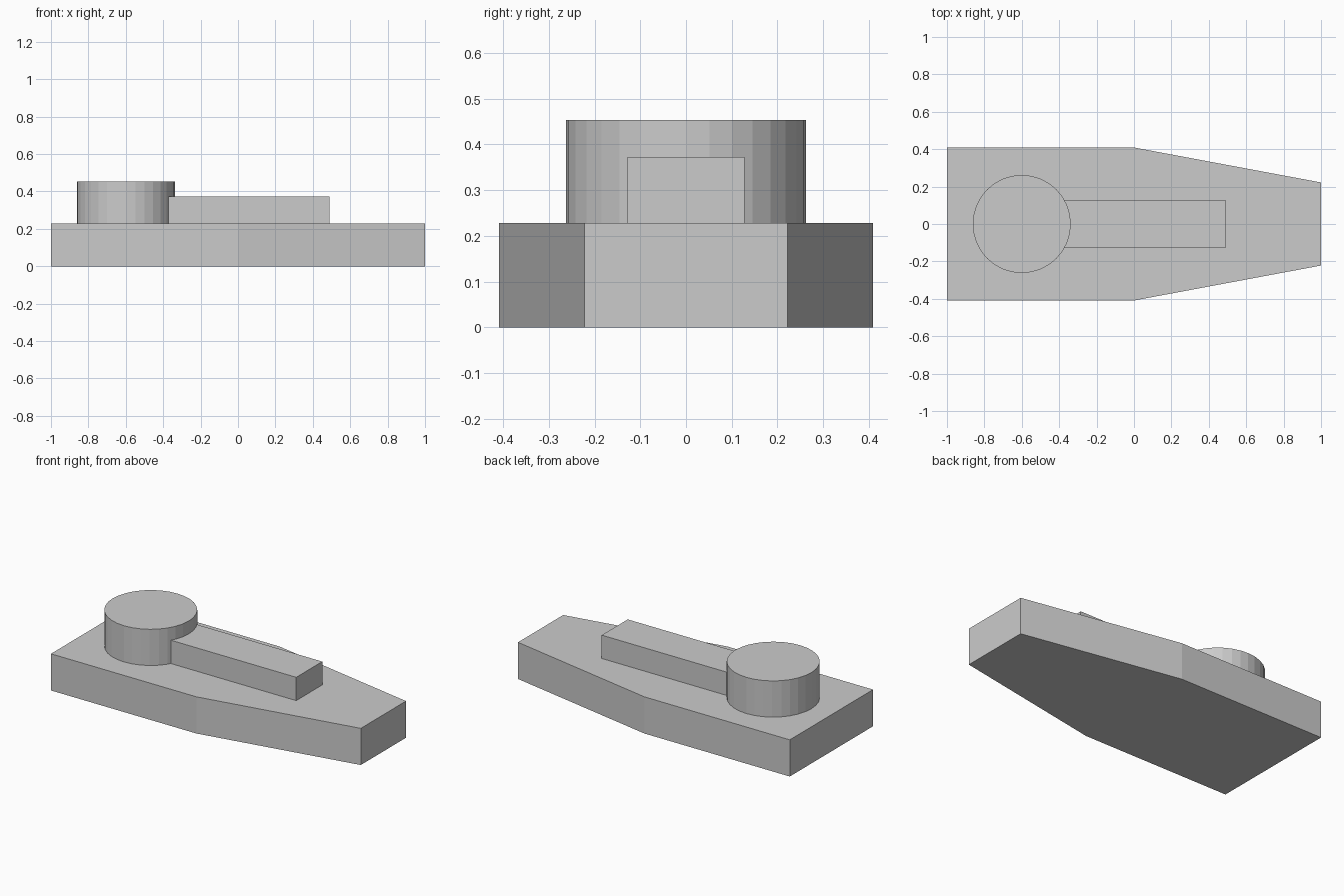
import bpy
import bmesh
import math

if "Cube" in bpy.data.objects:
    bpy.data.objects.remove(bpy.data.objects["Cube"])

BASE_TOP = 0.228


def extrude_outline(name, points, z0, z1):
    """Make a flat-faced solid by extruding an xy outline from z0 to z1."""
    bm = bmesh.new()
    face = bm.faces.new([bm.verts.new((x, y, z0)) for x, y in points])
    top = bmesh.ops.extrude_face_region(bm, geom=[face])["geom"]
    verts = [g for g in top if isinstance(g, bmesh.types.BMVert)]
    bmesh.ops.translate(bm, verts=verts, vec=(0, 0, z1 - z0))
    bmesh.ops.recalc_face_normals(bm, faces=bm.faces)
    mesh = bpy.data.meshes.new(name)
    bm.to_mesh(mesh)
    bm.free()
    obj = bpy.data.objects.new(name, mesh)
    bpy.context.collection.objects.link(obj)
    return obj


# Base plate: rectangular rear half, tapering front half
half = [(-1, -0.409), (0, -0.409), (1, -0.222)]
extrude_outline("base_plate", half + [(x, -y) for x, y in reversed(half)], 0, BASE_TOP)

# Round boss
R, CX, SIDES = 0.262, -0.6, 32
circle = [(CX + R * math.cos(a), R * math.sin(a))
          for a in (2 * math.pi * i / SIDES for i in range(SIDES))]
extrude_outline("round_boss", circle, BASE_TOP, 0.453)

# Raised bar, its rear end tucked just inside the boss
bar = [(-0.38, -0.128), (0.49, -0.128), (0.49, 0.128), (-0.38, 0.128)]
extrude_outline("raised_bar", bar, BASE_TOP, 0.373)
